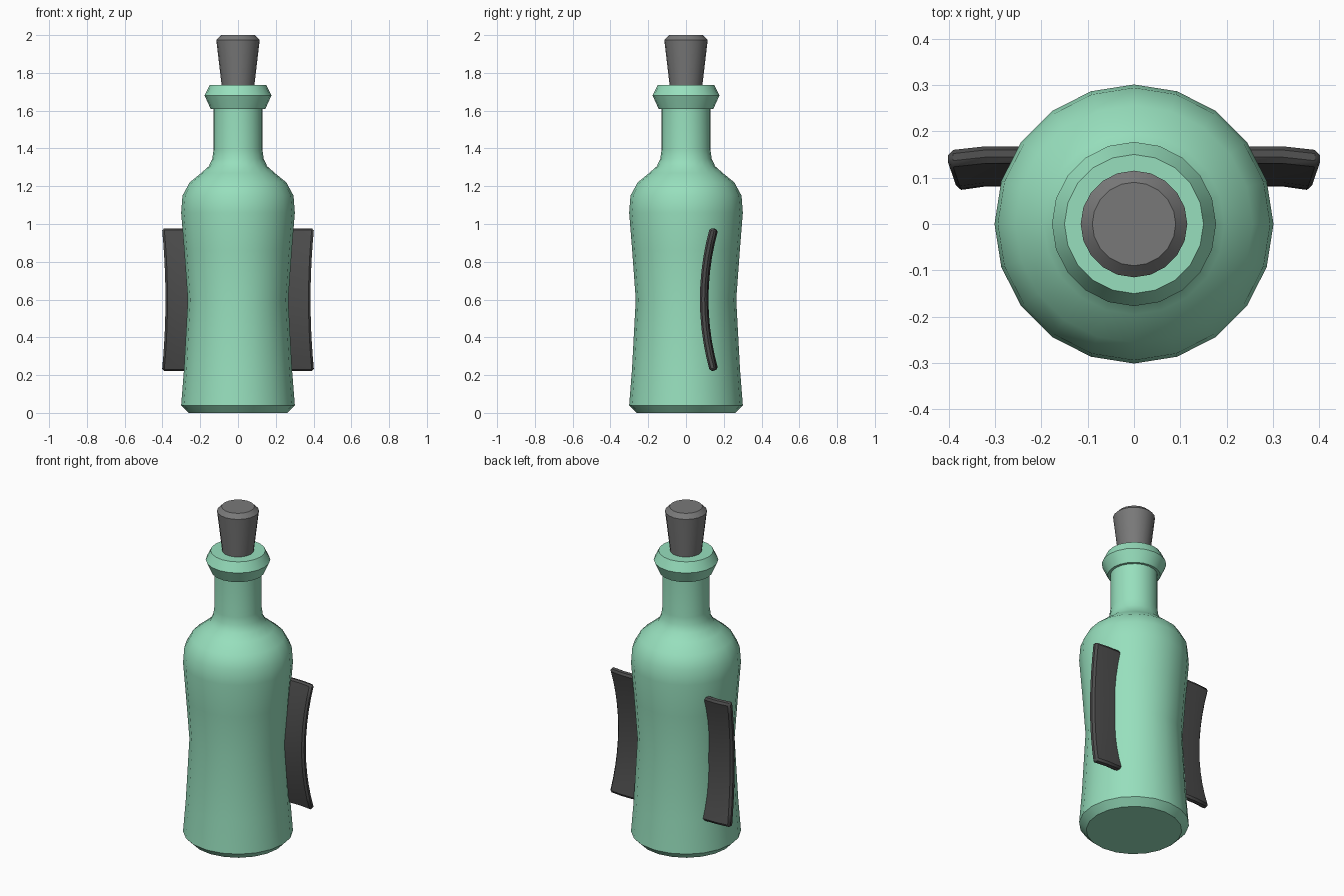
import bpy, bmesh, math

if "Cube" in bpy.data.objects:
    bpy.data.objects.remove(bpy.data.objects["Cube"])

SIDES = 20


def material(name, rgb):
    m = bpy.data.materials.new(name)
    m.diffuse_color = (*rgb, 1)
    m.use_nodes = True
    m.node_tree.nodes["Principled BSDF"].inputs["Base Color"].default_value = m.diffuse_color
    return m


green = material("green_glass", (0.31, 0.74, 0.51))
grey = material("grey_stopper", (0.19, 0.19, 0.19))
dark = material("dark_handle", (0.072, 0.072, 0.072))


def finish(bm, name, mat, angle=30):
    bmesh.ops.recalc_face_normals(bm, faces=bm.faces)
    mesh = bpy.data.meshes.new(name)
    bm.to_mesh(mesh)
    bm.free()
    ob = bpy.data.objects.new(name, mesh)
    bpy.context.collection.objects.link(ob)
    mesh.materials.append(mat)
    bpy.ops.object.select_all(action='DESELECT')
    bpy.context.view_layer.objects.active = ob
    ob.select_set(True)
    bpy.ops.object.shade_smooth_by_angle(angle=math.radians(angle))
    return ob


def lathe(name, profile, mat):
    """Turn (radius, z) points into a closed round part."""
    bm = bmesh.new()
    rings = []
    for r, z in profile:
        rings.append([bm.verts.new((r * math.cos(i * math.tau / SIDES),
                                    r * math.sin(i * math.tau / SIDES), z))
                      for i in range(SIDES)])
    for a, b in zip(rings, rings[1:]):
        for i in range(SIDES):
            j = (i + 1) % SIDES
            bm.faces.new((a[i], a[j], b[j], b[i]))
    bm.faces.new(rings[0])
    bm.faces.new(rings[-1])
    return finish(bm, name, mat)


# Bottle body with waist, shoulder and neck
lathe("bottle", [(0.262, 0), (0.301, 0.04), (0.286, 0.23), (0.266, 0.6),
                 (0.285, 0.86), (0.301, 1.06), (0.294, 1.15), (0.256, 1.22),
                 (0.195, 1.27), (0.155, 1.305), (0.136, 1.345), (0.13, 1.39),
                 (0.13, 1.63)], green)

# Lip ring around the mouth
lathe("lip_ring", [(0.12, 1.61), (0.145, 1.61), (0.177, 1.68),
                   (0.15, 1.735), (0.08, 1.735)], green)

# Tapered stopper
lathe("stopper", [(0.085, 1.72), (0.115, 1.975), (0.09, 2.0)], grey)

# Curved side handles
for side, label in ((1, "right"), (-1, "left")):
    bm = bmesh.new()
    rows, half = 10, 0.019
    loops = []
    for k in range(rows + 1):
        t = 2 * k / rows - 1
        z = 0.6 + 0.375 * t
        yc = 0.096 + 0.052 * t * t
        slope = 2 * 0.052 * t / 0.375
        outer = 0.384 + 0.018 * t * t
        ring = []
        for x, dy, w in ((0.2, 0.004, -1), (0.32, 0.004, -1), (outer, -0.005, -1),
                         (outer, -0.005, 1), (0.32, 0.004, 1), (0.2, 0.004, 1)):
            n = math.hypot(1, slope)
            ring.append(bm.verts.new((side * x, yc + dy + w * half / n,
                                      z - w * half * slope / n)))
        loops.append(ring)
    for a, b in zip(loops, loops[1:]):
        for i in range(6):
            j = (i + 1) % 6
            bm.faces.new((a[i], a[j], b[j], b[i]))
    for r in (loops[0], loops[-1]):
        bm.faces.new((r[0], r[1], r[4], r[5]))
        bm.faces.new((r[1], r[2], r[3], r[4]))
    ob = finish(bm, label + "_handle", dark)
    bev = ob.modifiers.new("soft_edges", 'BEVEL')
    bev.width = 0.011
    bev.segments = 1
    bev.limit_method = 'ANGLE'
    bev.angle_limit = math.radians(50)
